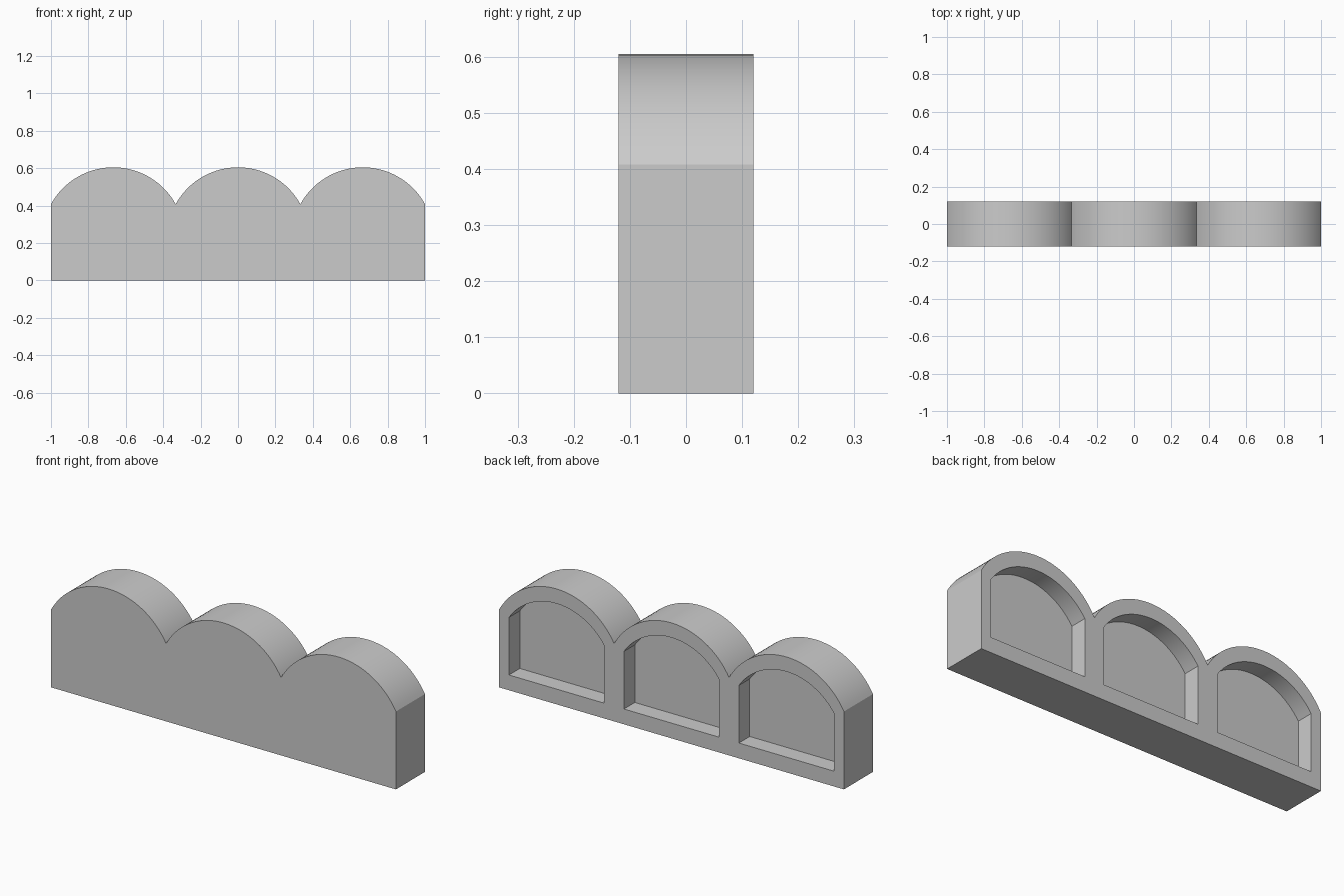
import bpy, bmesh, math

if "Cube" in bpy.data.objects:
    bpy.data.objects.remove(bpy.data.objects["Cube"])

HALF_Y = 0.12          # half thickness of the panel
BAYS = (-2 / 3, 0, 2 / 3)


def arc(cx, half, spring, top, n=40):
    """Arch points from left spring to right spring."""
    rise = top - spring
    r = (half * half + rise * rise) / (2 * rise)
    cz = top - r
    a = math.asin(half / r)
    return [(cx + r * math.sin(t), cz + r * math.cos(t))
            for t in (-a + 2 * a * i / n for i in range(n + 1))]


def extruded(name, outlines, y0, y1):
    """Solid made by extruding x-z outlines from y0 to y1."""
    bm = bmesh.new()
    for pts in outlines:
        face = bm.faces.new([bm.verts.new((x, y0, z)) for x, z in pts])
        ext = bmesh.ops.extrude_face_region(bm, geom=[face], use_keep_orig=True)
        verts = [v for v in ext["geom"] if isinstance(v, bmesh.types.BMVert)]
        bmesh.ops.translate(bm, verts=verts, vec=(0, y1 - y0, 0))
    bmesh.ops.recalc_face_normals(bm, faces=bm.faces)
    mesh = bpy.data.meshes.new(name)
    bm.to_mesh(mesh)
    bm.free()
    obj = bpy.data.objects.new(name, mesh)
    bpy.context.collection.objects.link(obj)
    return obj


# Panel with three scalloped arches along the top
outline = [(1, 0), (-1, 0)]
for i, cx in enumerate(BAYS):
    pts = arc(cx, 1 / 3, 0.408, 0.605)
    outline += pts if i == 0 else pts[1:]
panel = extruded("scalloped_panel", [outline], -HALF_Y, HALF_Y)

# Arched recesses cut into the back
recesses = []
for cx in BAYS:
    recesses.append([(cx + 0.276, 0.08), (cx - 0.276, 0.08)]
                    + arc(cx, 0.276, 0.382, 0.528))
cutter = extruded("recess_cutter", recesses, 0.03, HALF_Y + 0.1)
cutter.hide_render = True

cut = panel.modifiers.new("recesses", "BOOLEAN")
cut.operation = "DIFFERENCE"
cut.solver = "EXACT"
cut.object = cutter

bpy.context.view_layer.objects.active = panel
panel.select_set(True)
bpy.ops.object.modifier_apply(modifier=cut.name)
bpy.data.objects.remove(cutter)

# Smooth arches, sharp corners
bpy.ops.object.shade_smooth_by_angle(angle=math.radians(25))
